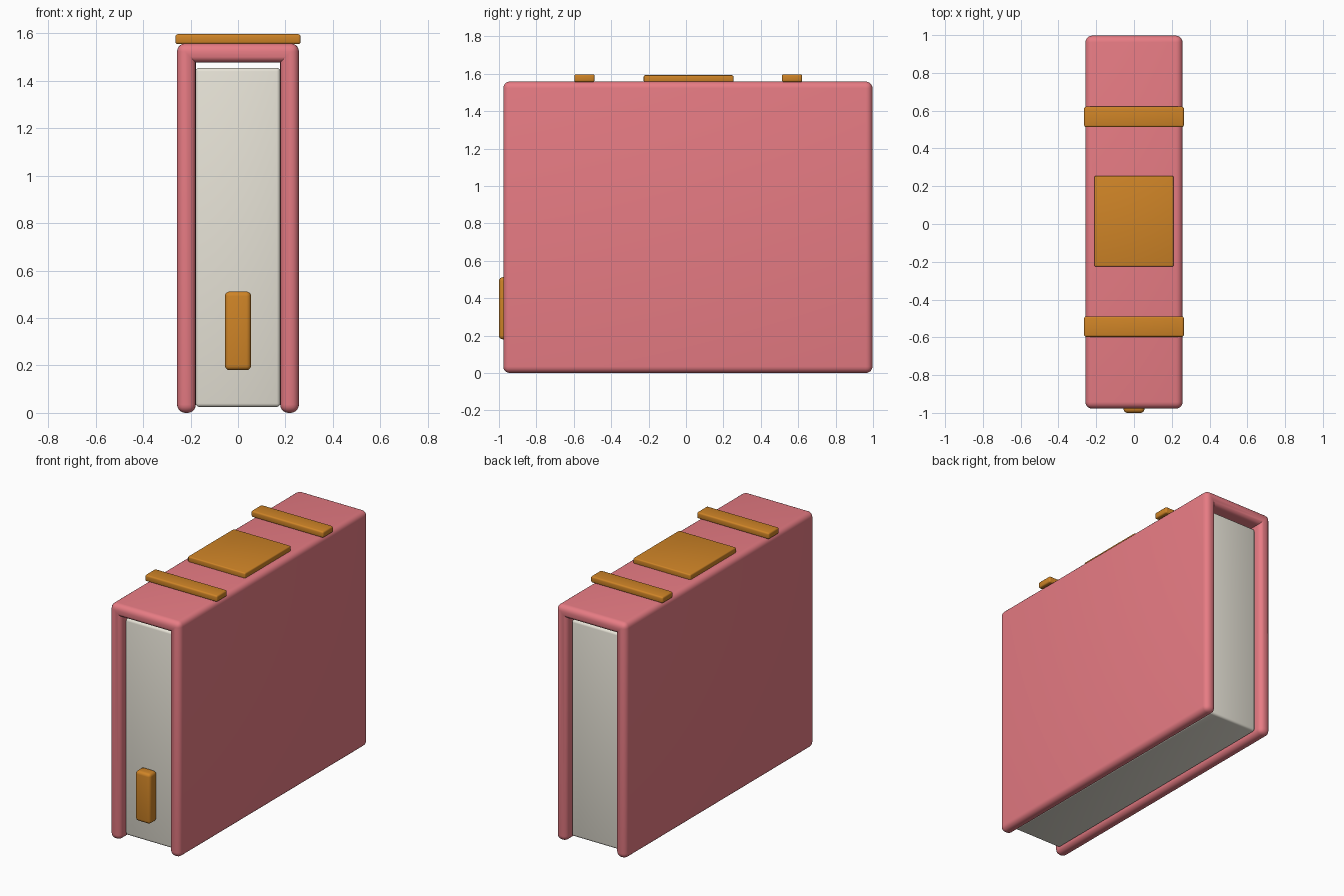
import bpy, bmesh

if "Cube" in bpy.data.objects:
    bpy.data.objects.remove(bpy.data.objects["Cube"])


def material(name, color):
    m = bpy.data.materials.new(name)
    m.diffuse_color = (*color, 1)
    m.use_nodes = True
    m.node_tree.nodes["Principled BSDF"].inputs["Base Color"].default_value = m.diffuse_color
    return m


RED = material("cover_red", (0.80, 0.20, 0.23))
CREAM = material("page_cream", (0.80, 0.77, 0.68))
BRONZE = material("bronze", (0.62, 0.23, 0.02))


def finish(bm, name, mat, radius, segments, edges=None):
    # Round the edges and turn the bmesh into a smooth-shaded object
    bmesh.ops.recalc_face_normals(bm, faces=bm.faces[:])
    bmesh.ops.bevel(bm, geom=edges or bm.edges[:], offset=radius,
                    segments=segments, profile=0.5, affect='EDGES', clamp_overlap=True)
    mesh = bpy.data.meshes.new(name)
    bm.to_mesh(mesh)
    bm.free()
    mesh.materials.append(mat)
    obj = bpy.data.objects.new(name, mesh)
    bpy.context.collection.objects.link(obj)
    bpy.ops.object.select_all(action='DESELECT')
    obj.select_set(True)
    bpy.context.view_layer.objects.active = obj
    bpy.ops.object.shade_smooth_by_angle(angle=0.6)
    return obj


def box(name, x, y, z, mat, radius, segments=3):
    # Rounded box from (min, max) ranges
    bm = bmesh.new()
    bmesh.ops.create_cube(bm, size=1)
    for v in bm.verts:
        v.co = [(a + b) / 2 + c * (b - a) for (a, b), c in zip((x, y, z), v.co)]
    return finish(bm, name, mat, radius, segments)


# Book cover: two boards and spine as one extruded U profile
outer, inner, top, under = 0.257, 0.178, 1.558, 1.477
profile = [(-outer, 0), (-inner, 0), (-inner, under), (inner, under),
           (inner, 0), (outer, 0), (outer, top), (-outer, top)]
bm = bmesh.new()
face = bm.faces.new([bm.verts.new((x, -0.977, z)) for x, z in profile])
ext = bmesh.ops.extrude_face_region(bm, geom=[face], use_keep_orig=True)
bmesh.ops.translate(bm, vec=(0, 1.974, 0),
                    verts=[g for g in ext["geom"] if isinstance(g, bmesh.types.BMVert)])


def is_inner_corner(e):
    return all(abs(abs(v.co.x) - inner) < 1e-4 and abs(v.co.z - under) < 1e-4
               for v in e.verts) and abs(e.verts[0].co.x - e.verts[1].co.x) < 1e-4


finish(bm, "cover", RED, 0.035, 5, [e for e in bm.edges if not is_inner_corner(e)])

# Page block
box("pages", (-inner, inner), (-0.925, 0.945), (0.025, 1.455), CREAM, 0.015)

# Front clasp
box("clasp", (-0.055, 0.055), (-1.0, -0.922), (0.18, 0.512), BRONZE, 0.02, 4)

# Spine label plate and raised bands
box("spine_plate", (-0.21, 0.21), (-0.226, 0.254), (1.553, 1.592), BRONZE, 0.008)
for i, y in enumerate((-0.543, 0.567)):
    box(f"spine_band_{i + 1}", (-0.264, 0.264), (y - 0.054, y + 0.054),
        (1.555, 1.597), BRONZE, 0.01)
